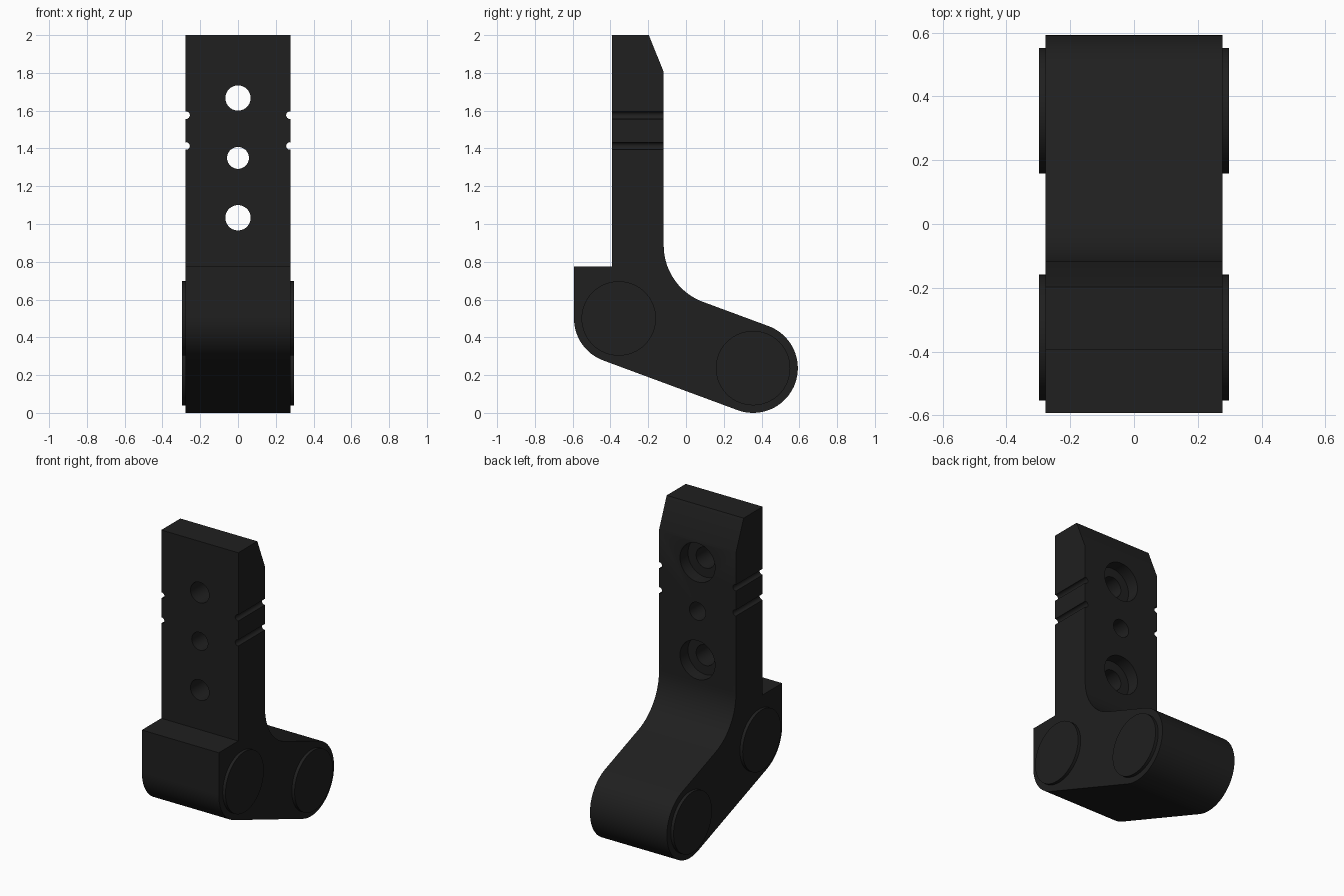
import bpy, bmesh
from math import sin, cos, atan2, radians, pi
from mathutils import Matrix

if "Cube" in bpy.data.objects:
    bpy.data.objects.remove(bpy.data.objects["Cube"])

W = 0.277                         # half width of the body
R = 0.237                         # radius of both rounded ends
A, B = (-0.356, 0.5), (0.355, R)  # centres of the rear and forward ends (y, z)

mat = bpy.data.materials.new("black")
mat.diffuse_color = (0.014, 0.014, 0.014, 1)
mat.use_nodes = True
mat.node_tree.nodes["Principled BSDF"].inputs["Base Color"].default_value = mat.diffuse_color


def finish(ob):
    ob.data.materials.append(mat)
    bpy.ops.object.select_all(action='DESELECT')
    bpy.context.view_layer.objects.active = ob
    ob.select_set(True)
    bpy.ops.object.shade_smooth_by_angle(angle=radians(25))


def add_mesh(name, bm):
    bmesh.ops.recalc_face_normals(bm, faces=bm.faces[:])
    me = bpy.data.meshes.new(name)
    bm.to_mesh(me)
    bm.free()
    ob = bpy.data.objects.new(name, me)
    bpy.context.collection.objects.link(ob)
    return ob


def cylinder(name, r, depth, loc, axis, seg=48):
    bm = bmesh.new()
    rot = Matrix.Rotation(pi / 2, 4, 'Y' if axis == 'X' else 'X')
    bmesh.ops.create_cone(bm, cap_ends=True, segments=seg, radius1=r, radius2=r,
                          depth=depth, matrix=Matrix.Translation(loc) @ rot)
    return add_mesh(name, bm)


def arc(c, r, a0, a1, n):
    return [(c[0] + r * cos(a0 + (a1 - a0) * i / n),
             c[1] + r * sin(a0 + (a1 - a0) * i / n)) for i in range(n + 1)]


# Side profile: upright bar, inner fillet, slanted foot with rounded ends
slope = atan2(B[1] - A[1], B[0] - A[0])
up = slope + pi / 2
F = 0.318
fy = -0.118 + F
ny, nz = cos(up), sin(up)
fz = B[1] + (R + F - (fy - B[0]) * ny) / nz
profile = [(-0.393, 2), (-0.197, 2), (-0.118, 1.805)]
profile += arc((fy, fz), F, pi, pi + up, 20)
profile += arc(B, R, up, up - pi, 40)
profile += arc(A, R, up - pi, -pi, 20)
profile += [(A[0] - R, 0.775), (-0.393, 0.775)]

bm = bmesh.new()
face = bm.faces.new([bm.verts.new((-W, y, z)) for y, z in profile])
ext = bmesh.ops.extrude_face_region(bm, geom=[face])
bmesh.ops.translate(bm, vec=(2 * W, 0, 0),
                    verts=[v for v in ext['geom'] if isinstance(v, bmesh.types.BMVert)])
body = add_mesh("bracket_body", bm)

# Bolt holes, counterbores on the back, and side notches
cutters = []
for z, r in ((1.667, 0.067), (1.35, 0.058), (1.033, 0.067)):
    cutters.append(cylinder("hole_cutter", r, 1, (0, -0.25, z), 'Y'))
for z in (1.667, 1.033):
    cutters.append(cylinder("counterbore_cutter", 0.126, 0.2, (0, -0.1, z), 'Y'))
for z in (1.576, 1.413):
    for s in (-1, 1):
        cutters.append(cylinder("notch_cutter", 0.02, 1, (s * 0.275, -0.25, z), 'Y', 24))
for c in cutters:
    mod = body.modifiers.new("cut", 'BOOLEAN')
    mod.operation = 'DIFFERENCE'
    mod.solver = 'EXACT'
    mod.object = c
    bpy.context.view_layer.objects.active = body
    bpy.ops.object.modifier_apply(modifier=mod.name)
    bpy.data.objects.remove(c)
finish(body)

# Raised discs on both sides of each rounded end
for name, (y, z) in (("rear_disc", A), ("forward_disc", B)):
    for s in (-1, 1):
        finish(cylinder(name, 0.197, 0.03, (s * 0.282, y, z), 'X', 64))
